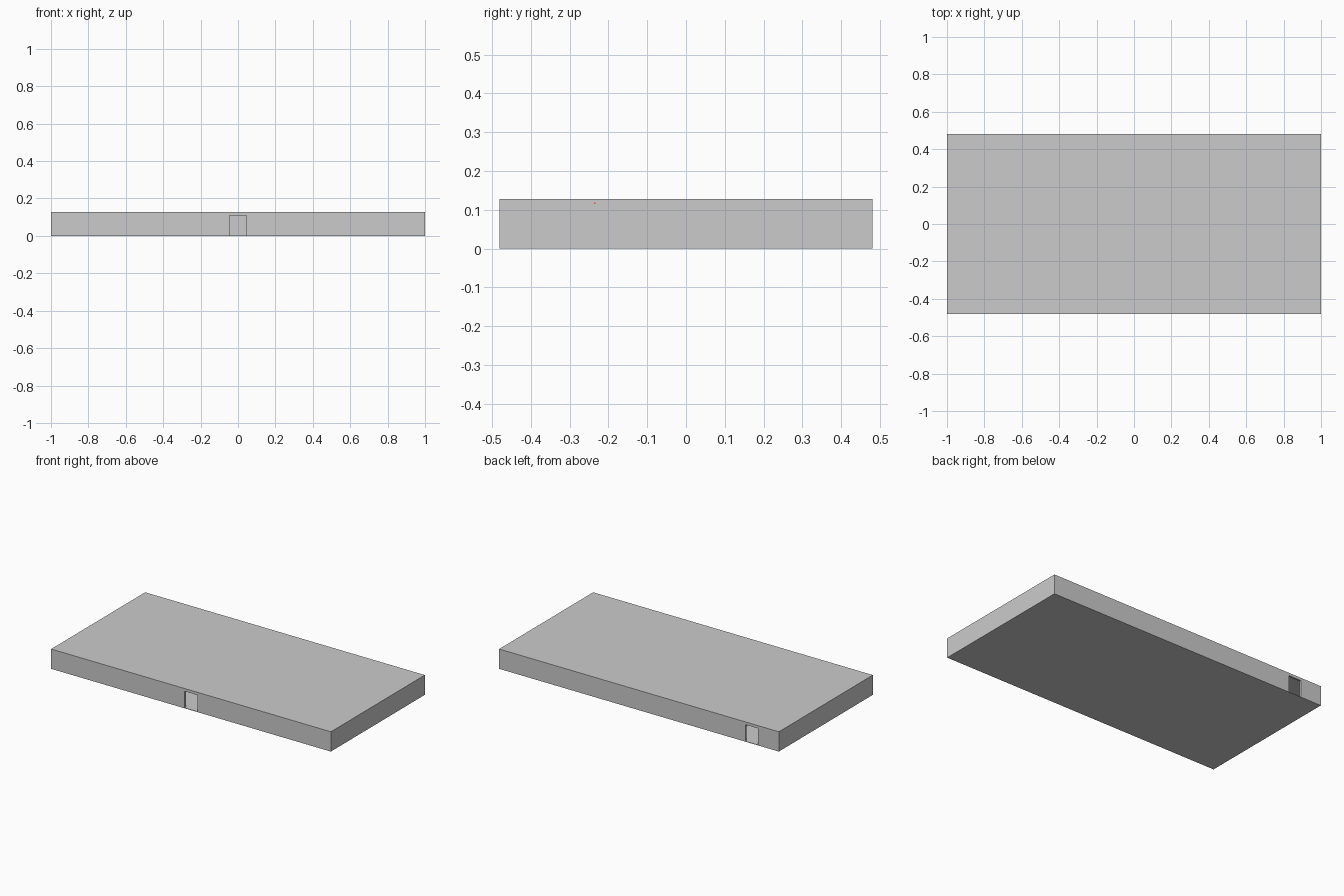
import bpy, bmesh
from mathutils import Matrix, Vector

if "Cube" in bpy.data.objects:
    bpy.data.objects.remove(bpy.data.objects["Cube"])

X, Y, H = 1.0, 0.48, 0.128      # outer half sizes and total height
T, SLAB = 0.012, 0.003          # wall and slab thickness
DOOR_H = 0.11


def add_box(bm, x0, x1, y0, y1, z0, z1):
    size = Vector((x1 - x0, y1 - y0, z1 - z0))
    mid = Vector((x0 + x1, y0 + y1, z0 + z1)) / 2
    bmesh.ops.create_cube(bm, size=1, matrix=Matrix.Translation(mid) @ Matrix.Diagonal((*size, 1)))


def finish(bm, name):
    mesh = bpy.data.meshes.new(name)
    bm.to_mesh(mesh)
    bm.free()
    obj = bpy.data.objects.new(name, mesh)
    bpy.context.collection.objects.link(obj)
    return obj


def box(name, *bounds):
    bm = bmesh.new()
    add_box(bm, *bounds)
    return finish(bm, name)


def wall(name, along_x, centre, start, end, doors=()):
    """Wall along x or y, with door openings given as (low, high) spans."""
    bm = bmesh.new()

    def piece(a, b, z0, z1):
        span, thick = (a, b), (centre - T / 2, centre + T / 2)
        xy = (*span, *thick) if along_x else (*thick, *span)
        add_box(bm, *xy, z0, z1)

    pos = start
    for low, high in sorted(doors):
        piece(pos, low, SLAB, H - SLAB)
        piece(low, high, DOOR_H, H - SLAB)     # lintel
        pos = high
    piece(pos, end, SLAB, H - SLAB)
    return finish(bm, name)


# floor and roof slabs
box("floor_slab", -X, X, -Y, Y, 0, SLAB)
box("roof_slab", -X, X, -Y, Y, H - SLAB, H)

# outer walls between corner posts
wall("front_wall", True, -Y + T / 2, -X + T, X - T, [(-0.045, 0.045)])
wall("back_wall", True, Y - T / 2, -X + T, X - T, [(-0.85, -0.76)])
for side, sx in (("left", -1), ("right", 1)):
    wall(side + "_wall", False, sx * (X - T / 2), -Y + T, Y - T)
    for end, sy in (("front", -1), ("back", 1)):
        cx, cy = sx * (X - T / 2), sy * (Y - T / 2)
        box(f"{side}_{end}_post", cx - T / 2, cx + T / 2, cy - T / 2, cy + T / 2, SLAB, H - SLAB)

# corridor walls with room doors
wall("corridor_front_wall", True, 0.06, -X + T, X - T,
     [(-0.84, -0.76), (-0.5, -0.42), (0.18, 0.26), (0.85, 0.93)])
wall("corridor_back_wall", True, 0.18, -X + T, X - T,
     [(-0.84, -0.76), (-0.5, -0.42), (-0.16, -0.08), (0.55, 0.63), (0.85, 0.93)])

# room partitions
wall("front_partition_left", False, -0.27, -Y + T, 0.06 - T / 2, [(-0.43, -0.29)])
wall("front_partition_right", False, 0.55, -Y + T, 0.06 - T / 2)
for i, x in enumerate((-0.64, -0.3, 0.22, 0.73)):
    wall(f"back_partition_{i + 1}", False, x, 0.18 + T / 2, Y - T)

# tiny red fixture in the right wall
fixture = box("red_fixture", X - 2 * T, X + 0.0005, -0.2375, -0.2335, 0.1145, 0.1185)
red = bpy.data.materials.new("red")
red.diffuse_color = (0.8, 0.1, 0.05, 1)
red.use_nodes = True
red.node_tree.nodes["Principled BSDF"].inputs["Base Color"].default_value = red.diffuse_color
fixture.data.materials.append(red)
